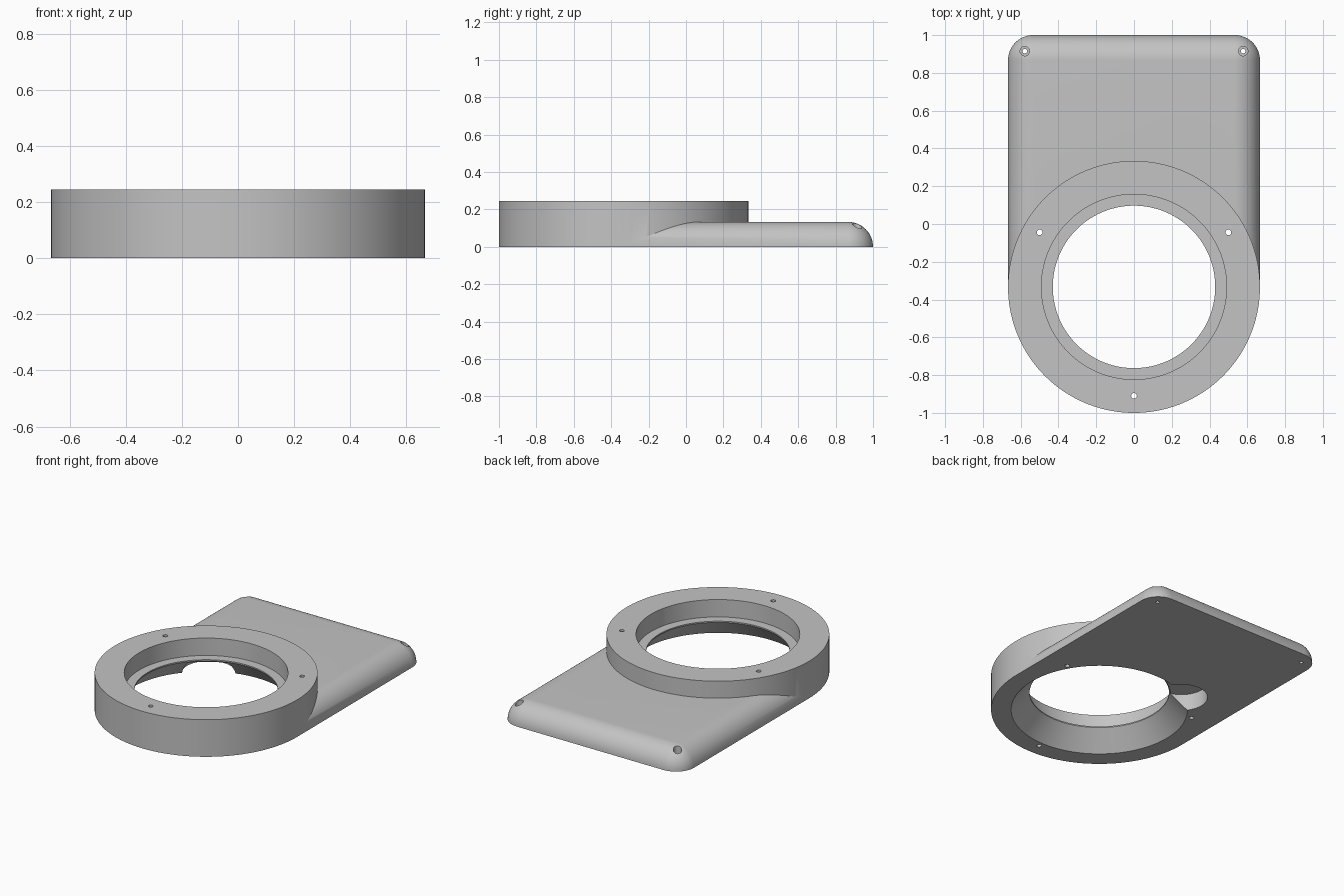
import bpy, bmesh
from math import sin, cos, pi, radians

cube = bpy.data.objects.get("Cube")
if cube:
    bpy.data.objects.remove(cube, do_unlink=True)

W = 0.667            # half width and ring radius
RING_Y = -0.333      # ring centre
RING_H = 0.245
R = 0.133            # plate thickness and edge rounding

grey = bpy.data.materials.new("plain grey")
grey.use_nodes = True
grey.diffuse_color = (0.55, 0.55, 0.55, 1)
grey.node_tree.nodes["Principled BSDF"].inputs["Base Color"].default_value = (0.55, 0.55, 0.55, 1)


def stack(name, rings):
    """Solid skinned over a stack of closed outlines with equal point counts."""
    bm = bmesh.new()
    loops = [[bm.verts.new(p) for p in ring] for ring in rings]
    n = len(loops[0])
    for low, high in zip(loops, loops[1:]):
        for i in range(n):
            j = (i + 1) % n
            bm.faces.new((low[i], low[j], high[j], high[i]))
    bm.faces.new(loops[0][::-1])
    bm.faces.new(loops[-1])
    bmesh.ops.remove_doubles(bm, verts=bm.verts, dist=1e-5)
    bmesh.ops.recalc_face_normals(bm, faces=bm.faces)
    mesh = bpy.data.meshes.new(name)
    bm.to_mesh(mesh)
    bm.free()
    mesh.materials.append(grey)
    obj = bpy.data.objects.new(name, mesh)
    bpy.context.collection.objects.link(obj)
    return obj


def turned(name, x, y, profile, segs=32):
    """Solid of revolution from (radius, z) pairs."""
    return stack(name, [[(x + r * cos(2 * pi * i / segs), y + r * sin(2 * pi * i / segs), z)
                         for i in range(segs)] for r, z in profile])


def combine(target, tool, operation):
    mod = target.modifiers.new(operation.lower(), 'BOOLEAN')
    mod.operation, mod.object, mod.solver = operation, tool, 'EXACT'
    bpy.context.view_layer.objects.active = target
    bpy.ops.object.modifier_apply(modifier=mod.name)
    bpy.data.objects.remove(tool, do_unlink=True)


def plate_outline(t, steps=14):
    """Outline of the plate at rounding angle t; back corners shrink to points."""
    r, z, c = R * cos(t), R * sin(t), W - R
    pts = [(-c - r, RING_Y, z), (c + r, RING_Y, z)]
    for sx, start in ((1, 0), (-1, pi / 2)):
        for i in range(steps + 1):
            a = start + pi / 2 * i / steps
            pts.append((sx * c + r * cos(a), 1 - R + r * sin(a), z))
    return pts


# Ring and rounded plate
body = turned("ring_mount_body", 0, RING_Y, [(W, 0), (W, RING_H)], 144)
plate = stack("rounded_plate", [plate_outline(pi / 2 * k / 14) for k in range(15)])
combine(body, plate, 'UNION')

# Round pocket beneath the plate
combine(body, turned("pocket", -0.29, 0.11, [(0.16, -0.1), (0.16, 0.112)], 64), 'DIFFERENCE')

# Stepped bore with a flared underside
bore = [(0.637, -0.1), (0.43, 0.122), (0.43, 0.13), (0.49, 0.13), (0.49, 0.4)]
combine(body, turned("bore", 0, RING_Y, bore, 144), 'DIFFERENCE')

# Three screw holes through the ring
for k in range(3):
    a = radians(30 + 120 * k)
    hole = turned("ring_hole", 0.577 * cos(a), RING_Y + 0.577 * sin(a),
                  [(0.015, -0.1), (0.015, 0.4)], 24)
    combine(body, hole, 'DIFFERENCE')

# Counterbored screw holes in the back corners
for side in (-1, 1):
    hole = turned("corner_hole", side * 0.578, 0.915,
                  [(0.012, -0.1), (0.012, 0.06), (0.025, 0.06), (0.025, 0.3)], 24)
    combine(body, hole, 'DIFFERENCE')

# Smooth curves, sharp rims
bpy.ops.object.select_all(action='DESELECT')
body.select_set(True)
bpy.context.view_layer.objects.active = body
bpy.ops.object.shade_smooth_by_angle(angle=radians(25))
